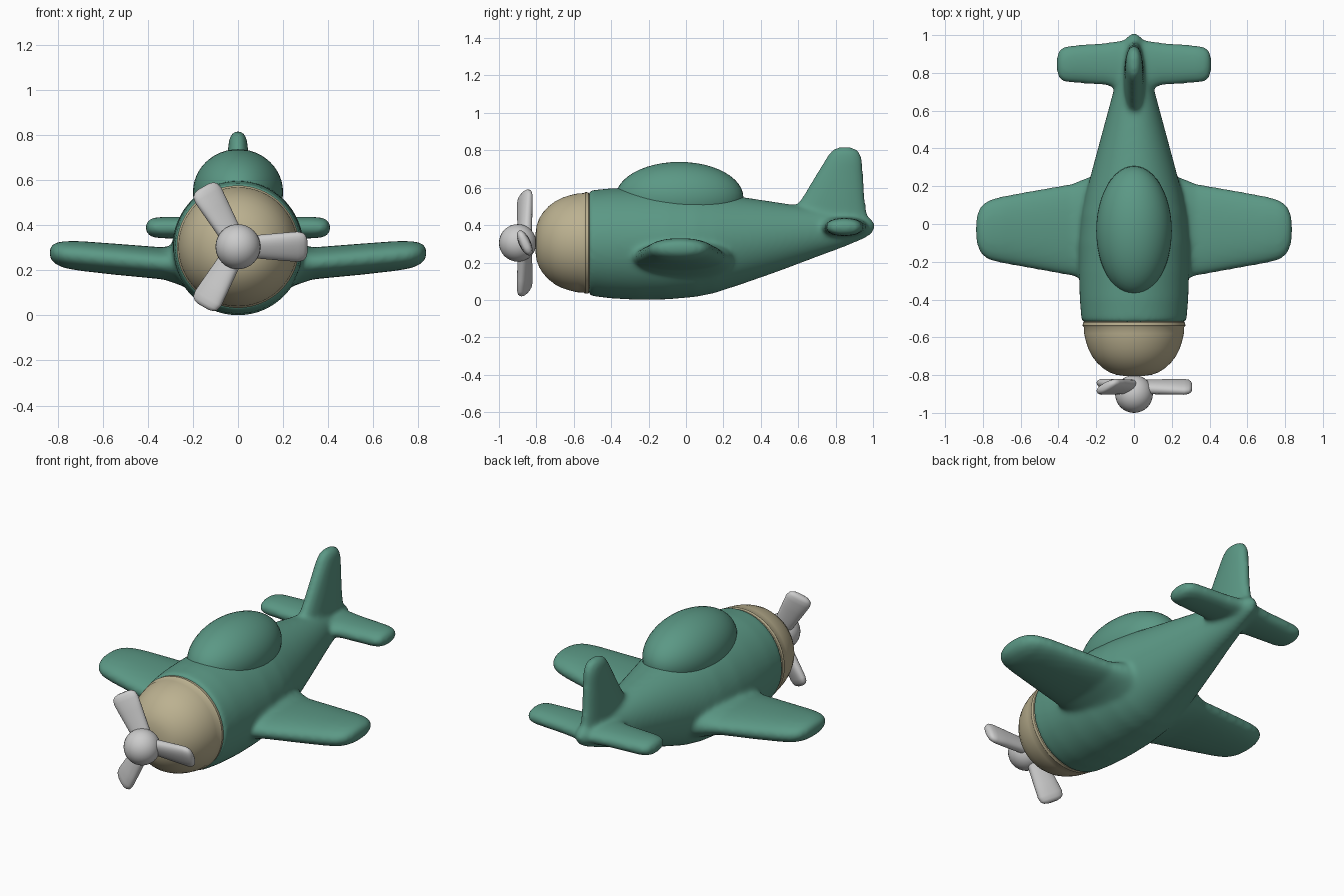
import bpy, bmesh, math
from mathutils import Matrix, Vector


def material(name, rgb):
    m = bpy.data.materials.new(name)
    m.diffuse_color = (*rgb, 1)
    return m


GREEN = material("green paint", (0.105, 0.315, 0.235))
CREAM = material("cream paint", (0.50, 0.44, 0.28))
GREY = material("light grey", (0.60, 0.60, 0.60))


def loft(bm, axis, stations, n=40, power=2.0):
    """Skin closed superellipse rings; station = (pos, c1, c2, r1, r2)."""
    rings = []
    for pos, c1, c2, r1, r2 in stations:
        ring = []
        for i in range(n):
            a = 2 * math.pi * i / n
            c, s = math.cos(a), math.sin(a)
            co = [c1 + r1 * math.copysign(abs(c) ** (2 / power), c),
                  c2 + r2 * math.copysign(abs(s) ** (2 / power), s)]
            co.insert(axis, pos)
            ring.append(bm.verts.new(co))
        rings.append(ring)
    faces = [bm.faces.new(rings[0]), bm.faces.new(rings[-1])]
    for a, b in zip(rings, rings[1:]):
        for i in range(n):
            j = (i + 1) % n
            faces.append(bm.faces.new((a[i], a[j], b[j], b[i])))
    bmesh.ops.recalc_face_normals(bm, faces=faces)


def finish(bm, name, mat, angle=None):
    me = bpy.data.meshes.new(name)
    bm.to_mesh(me)
    bm.free()
    ob = bpy.data.objects.new(name, me)
    bpy.context.collection.objects.link(ob)
    me.materials.append(mat)
    me.shade_smooth()
    if angle:
        me.set_sharp_from_angle(angle=math.radians(angle))
    return ob


# Fuselage: (y, half width, bottom z, top z)
bm = bmesh.new()
body = [(-0.52, 0.272, 0.03, 0.58), (-0.51, 0.278, 0.022, 0.586),
        (-0.40, 0.287, 0.008, 0.597), (-0.25, 0.292, 0.0, 0.60),
        (-0.10, 0.292, 0.003, 0.597), (0.05, 0.278, 0.016, 0.587),
        (0.15, 0.258, 0.036, 0.573), (0.30, 0.218, 0.085, 0.55),
        (0.50, 0.164, 0.155, 0.52), (0.70, 0.110, 0.23, 0.49),
        (0.85, 0.074, 0.285, 0.47), (0.95, 0.052, 0.327, 0.452),
        (0.99, 0.038, 0.35, 0.435), (1.008, 0.015, 0.38, 0.41)]
loft(bm, 1, [(y, 0, (b + t) / 2, w, (t - b) / 2) for y, w, b, t in body], 64)

# Main wings and tailplane: (x, front y, back y, centre z, half thickness)
wing = [(0.15, -0.32, 0.27, 0.225, 0.14), (0.25, -0.295, 0.245, 0.227, 0.095),
        (0.33, -0.275, 0.213, 0.231, 0.071), (0.55, -0.235, 0.175, 0.25, 0.069),
        (0.70, -0.208, 0.147, 0.264, 0.066), (0.77, -0.19, 0.127, 0.27, 0.06),
        (0.81, -0.16, 0.098, 0.275, 0.048), (0.83, -0.115, 0.055, 0.278, 0.032),
        (0.837, -0.07, 0.01, 0.279, 0.015)]
tail = [(0.0, 0.69, 0.985, 0.39, 0.055), (0.08, 0.715, 0.97, 0.39, 0.052),
        (0.15, 0.735, 0.96, 0.39, 0.049), (0.34, 0.748, 0.945, 0.39, 0.048),
        (0.38, 0.755, 0.935, 0.39, 0.043), (0.40, 0.775, 0.915, 0.39, 0.032),
        (0.409, 0.81, 0.88, 0.39, 0.015)]
for side in (-1, 1):
    for table in (wing, tail):
        loft(bm, 0, [(side * x, (f + b) / 2, z, (b - f) / 2, t)
                     for x, f, b, z, t in table], 40, 2.2)

# Upright fin: (z, front y, back y, half thickness)
fin = [(0.40, 0.52, 0.985, 0.056), (0.48, 0.57, 0.965, 0.054),
       (0.55, 0.622, 0.956, 0.052), (0.74, 0.737, 0.944, 0.045),
       (0.78, 0.762, 0.934, 0.04), (0.805, 0.785, 0.915, 0.031),
       (0.817, 0.815, 0.885, 0.015)]
loft(bm, 2, [(z, 0, (f + b) / 2, t, (b - f) / 2) for z, f, b, t in fin], 40, 2.2)
airframe = finish(bm, "airframe", GREEN)

# Fuse the airframe parts and soften their joints
rm = airframe.modifiers.new("fuse", 'REMESH')
rm.mode = 'VOXEL'
rm.voxel_size = 0.012
rm.use_smooth_shade = True
sm = airframe.modifiers.new("soften", 'SMOOTH')
sm.factor = 0.5
sm.iterations = 14

# Canopy bubble
bm = bmesh.new()
bmesh.ops.create_uvsphere(bm, u_segments=48, v_segments=24, radius=1,
                          matrix=Matrix.Translation((0, -0.035, 0.548))
                          @ Matrix.Diagonal((0.2, 0.342, 0.19, 1)))
finish(bm, "canopy", GREEN)

# Engine cowl with a raised rim at the rear
bm = bmesh.new()
cowl = [(-0.49, 0.262), (-0.515, 0.262), (-0.522, 0.27), (-0.538, 0.272),
        (-0.546, 0.266), (-0.58, 0.264), (-0.62, 0.255), (-0.66, 0.242),
        (-0.70, 0.222), (-0.735, 0.195), (-0.765, 0.162), (-0.785, 0.130),
        (-0.798, 0.095), (-0.804, 0.055), (-0.806, 0.01)]
loft(bm, 1, [(y, 0, 0.305, r, r) for y, r in cowl], 64)
finish(bm, "engine_cowl", CREAM, 40)

# Propeller hub
HUB = Vector((0, -0.9, 0.305))
bm = bmesh.new()
bmesh.ops.create_uvsphere(bm, u_segments=32, v_segments=16, radius=0.1,
                          matrix=Matrix.Translation(HUB))
finish(bm, "propeller_hub", GREY)

# Three pitched blades: (distance, half chord, half thickness)
blade = [(0.03, 0.05, 0.032), (0.10, 0.056, 0.032), (0.20, 0.066, 0.031),
         (0.265, 0.072, 0.029), (0.29, 0.066, 0.025), (0.302, 0.052, 0.019),
         (0.308, 0.03, 0.01)]
for k in range(3):
    bm = bmesh.new()
    loft(bm, 0, [(x, 0, 0, t, c) for x, c, t in blade], 28, 2.3)
    bm.transform(Matrix.Translation((0, -0.862, 0.305))
                 @ Matrix.Rotation(math.radians(120 * k), 4, 'Y')
                 @ Matrix.Rotation(math.radians(25), 4, 'X'))
    finish(bm, f"propeller_blade_{k + 1}", GREY, 60)
